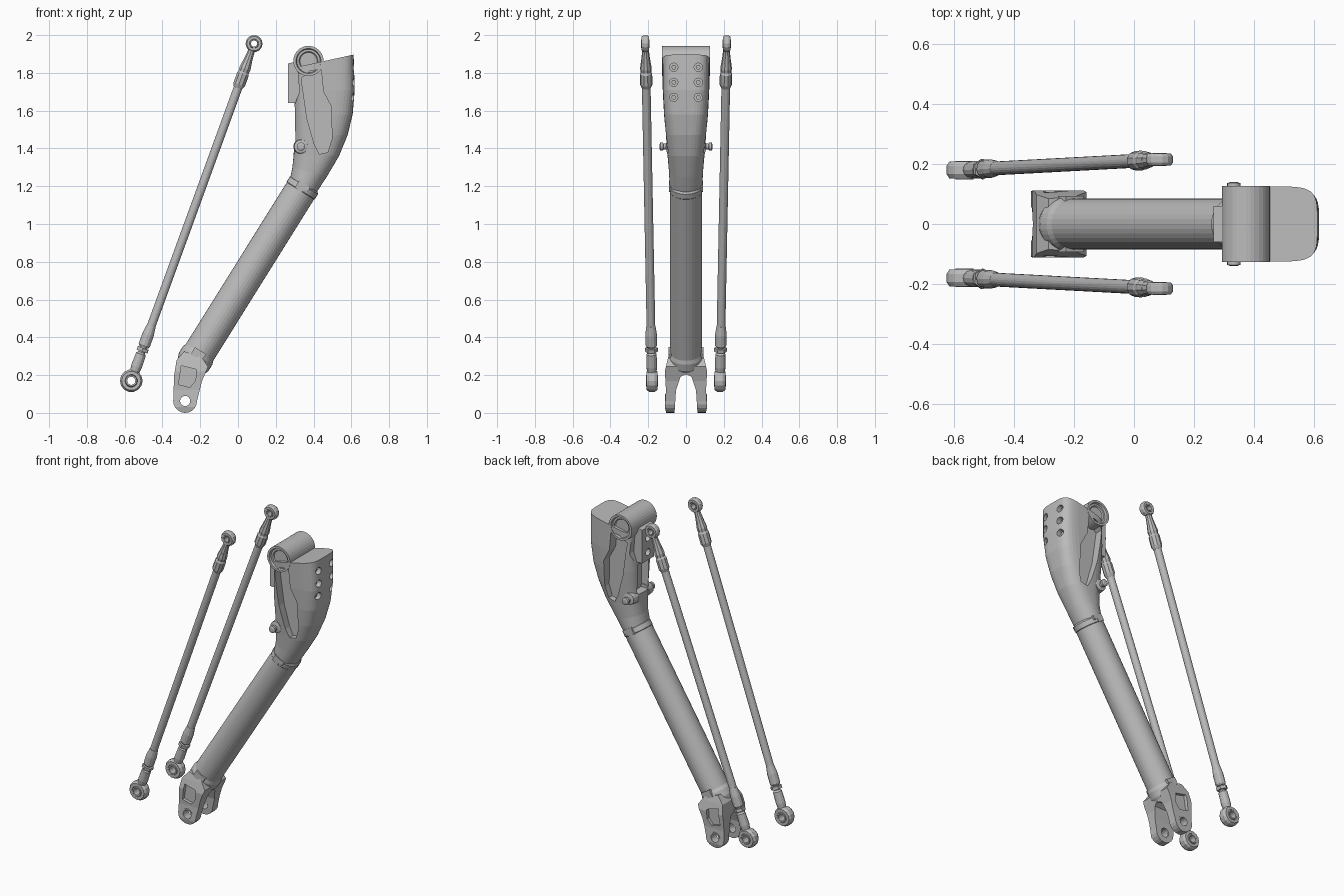
import bpy, bmesh, math
from mathutils import Vector, Matrix

if "Cube" in bpy.data.objects:
    bpy.data.objects.remove(bpy.data.objects["Cube"])

GREY = (0.5, 0.5, 0.5, 1)
metal = bpy.data.materials.new("grey metal")
metal.use_nodes = True
metal.diffuse_color = GREY
for node in metal.node_tree.nodes:
    if node.type == 'BSDF_PRINCIPLED':
        node.inputs["Base Color"].default_value = GREY


def finish(name, bm):
    bmesh.ops.remove_doubles(bm, verts=bm.verts, dist=1e-5)
    bmesh.ops.recalc_face_normals(bm, faces=bm.faces)
    mesh = bpy.data.meshes.new(name)
    bm.to_mesh(mesh)
    bm.free()
    mesh.materials.append(metal)
    obj = bpy.data.objects.new(name, mesh)
    bpy.context.scene.collection.objects.link(obj)
    return obj


def bridge(bm, a, b):
    for i in range(len(a)):
        j = (i + 1) % len(a)
        bm.faces.new((a[i], a[j], b[j], b[i]))


def lathe(name, profile, origin, axis, seg=24, ring=False):
    """Turn (radius, height) points about an axis; ring closes the profile."""
    bm = bmesh.new()
    rot = Vector(axis).to_track_quat('Z', 'Y').to_matrix().to_4x4()
    m = Matrix.Translation(origin) @ rot
    rows = []
    for r, h in profile:
        rows.append([bm.verts.new(m @ Vector((r * math.cos(t), r * math.sin(t), h)))
                     for t in (2 * math.pi * k / seg for k in range(seg))])
    for a, b in zip(rows, rows[1:]):
        bridge(bm, a, b)
    if ring:
        bridge(bm, rows[-1], rows[0])
    else:
        bm.faces.new(rows[0])
        bm.faces.new(rows[-1])
    return finish(name, bm)


def prism(name, pts, lo, hi, along='y'):
    """Extrude an outline of (x, z) points along y, or (y, z) points along x."""
    bm = bmesh.new()
    ends = []
    for d in (lo, hi):
        ends.append([bm.verts.new((p, d, z) if along == 'y' else (d, p, z)) for p, z in pts])
    bridge(bm, *ends)
    for e in ends:
        bm.faces.new(e)
    return finish(name, bm)


def boolean(obj, cutter, op='DIFFERENCE'):
    cutter.hide_render = True
    mod = obj.modifiers.new("cut", 'BOOLEAN')
    mod.object, mod.operation, mod.solver = cutter, op, 'EXACT'
    bpy.context.view_layer.update()
    dg = bpy.context.evaluated_depsgraph_get()
    mesh = bpy.data.meshes.new_from_object(obj.evaluated_get(dg))
    obj.modifiers.clear()
    obj.data = mesh
    bpy.data.objects.remove(cutter)


def drill(obj, origin, axis, r, length):
    boolean(obj, lathe("drill", [(r, 0), (r, length)], origin, axis, 16))


# Main tube
low, high = Vector((-0.235, 0, 0.27)), Vector((0.343, 0, 1.195))
leg = (high - low).normalized()
span = (high - low).length
lathe("main_tube", [(0.085, 0), (0.085, span)], low, leg, 32)
lathe("knee_collar", [(0.08, -0.03), (0.088, -0.02), (0.088, 0.01), (0.08, 0.02)], high, leg, 32)
lathe("ankle_collar", [(0.08, -0.03), (0.092, 0), (0.092, 0.04), (0.085, 0.06)], low, leg, 32)

# Locking keys across both joints of the tube
for s in (-1, 1):
    for name, c, y in (("knee_key", high, 0.083), ("ankle_key", low + leg * 0.05, 0.086)):
        u = Vector((leg.z, 0, -leg.x))
        corners = [c + u * a + leg * b for a, b in
                   ((-0.035, -0.025), (0.01, -0.025), (0.01, -0.005), (0.035, -0.005),
                    (0.035, 0.02), (-0.035, 0.02))]
        prism(name, [(p.x, p.z) for p in corners], s * 0.06, s * (y + 0.007))

# Lower fork: side outline met with a front outline that has an arched gap
PIN = Vector((-0.28, 0, 0.063))
arc = [(PIN.x + 0.063 * math.cos(t), PIN.z + 0.063 * math.sin(t))
       for t in (math.pi + math.pi * k / 10 for k in range(11))]
fork = prism("lower_fork", arc + [(-0.19, 0.17), (-0.158, 0.245), (-0.195, 0.3),
                                  (-0.285, 0.325), (-0.325, 0.28), (-0.338, 0.2)], -0.2, 0.2)
half = [(0.03, 0.19), (0.053, 0.12), (0.062, -0.02), (0.1, -0.02), (0.112, 0.03), (0.106, 0.12),
        (0.112, 0.22), (0.098, 0.28), (0.08, 0.34)]
front = [(0, 0.207)] + half + [(-y, z) for y, z in reversed(half)]
boolean(fork, prism("fork_outline", front, -0.5, 0, 'x'), 'INTERSECT')
drill(fork, PIN + Vector((0, -0.3, 0)), (0, 1, 0), 0.028, 0.6)
for s in (-1, 1):
    boolean(fork, prism("prong_pocket", [(-0.315, 0.15), (-0.3, 0.25), (-0.22, 0.23),
                                         (-0.225, 0.17), (-0.255, 0.135)], s * 0.088, s * 0.2))
    lathe("fork_bushing", [(0.027, -0.024), (0.036, -0.024), (0.036, 0.024), (0.027, 0.024)],
          PIN + Vector((0, s * 0.087, 0)), (0, 1, 0), 16, True)

# Upper shell: rounded sections (left point, right point, half width, squareness)
sections = [((0.272, 1.22), (0.408, 1.155), 0.086, 2), ((0.288, 1.30), (0.47, 1.25), 0.09, 2.2),
            ((0.295, 1.37), (0.535, 1.36), 0.098, 2.6), ((0.297, 1.47), (0.58, 1.47), 0.108, 3),
            ((0.297, 1.58), (0.607, 1.58), 0.117, 3.5), ((0.30, 1.70), (0.618, 1.71), 0.123, 4),
            ((0.31, 1.83), (0.612, 1.897), 0.125, 4.5)]
bm = bmesh.new()
rows = []
for a, b, w, n in sections:
    a, b = Vector((a[0], 0, a[1])), Vector((b[0], 0, b[1]))
    row = []
    for k in range(40):
        c, s = math.cos(math.pi * k / 20), math.sin(math.pi * k / 20)
        cu = math.copysign(abs(c) ** (2 / n), c)
        sv = math.copysign(abs(s) ** (2 / n), s)
        p = (a + b) / 2 + (b - a) / 2 * cu
        row.append(bm.verts.new((p.x, w * sv, p.z)))
    rows.append(row)
for a, b in zip(rows, rows[1:]):
    bridge(bm, a, b)
bm.faces.new(rows[0])
bm.faces.new(rows[-1])
shell = finish("upper_shell", bm)

# Side pockets and the open corner beside the struts
pocket = [(0.335, 1.77), (0.38, 1.81), (0.44, 1.82), (0.452, 1.7), (0.495, 1.62),
          (0.497, 1.45), (0.475, 1.38), (0.43, 1.37), (0.405, 1.42), (0.365, 1.56)]
corner = [(0.2, 1.635), (0.302, 1.635), (0.325, 1.70), (0.315, 1.82), (0.2, 1.82)]
for s in (-1, 1):
    boolean(shell, prism("pocket_cutter", pocket, s * 0.06, s * 0.3))
    boolean(shell, prism("corner_cutter", corner, s * 0.06, s * 0.3))
boolean(shell, prism("rear_recess", [(-0.055, 1.43), (0.055, 1.43), (0.055, 1.62), (-0.055, 1.62)],
                     0.2, 0.35, 'x'))

# Two columns of recessed bolts
for s in (-1, 1):
    for z in (1.67, 1.75, 1.83):
        drill(shell, (0.58, s * 0.065, z), (1, 0, 0), 0.022, 0.1)
        lathe("shell_bolt", [(0.013, 0), (0.013, 0.018)], (0.575, s * 0.065, z), (1, 0, 0), 6)

# Central web plate with holes
web = prism("web_plate", [(0.266, 1.64), (0.36, 1.64), (0.36, 1.84), (0.3, 1.857), (0.266, 1.85)],
            -0.06, 0.06)
for z in (1.69, 1.78):
    drill(web, (0.2, 0, z), (1, 0, 0), 0.022, 0.1)

# Pivot barrel with stepped, recessed ends
lathe("pivot_barrel", [(0, -0.105), (0.045, -0.105), (0.05, -0.112), (0.062, -0.112), (0.066, -0.126),
                       (0.08, -0.126), (0.08, 0.126), (0.066, 0.126), (0.062, 0.112),
                       (0.05, 0.112), (0.045, 0.105), (0, 0.105)],
      (0.373, 0, 1.863), (0, 1, 0), 32)

# Side pins
for s in (-1, 1):
    lathe("side_pin", [(0.04, 0), (0.036, 0.05), (0.016, 0.055), (0.016, 0.07), (0.022, 0.072),
                       (0.022, 0.086), (0.012, 0.09)], (0.333, s * 0.05, 1.41), (0, s, 0), 16)

# Push rods with an eye, neck, nut and sleeve at each end
for s in (-1, 1):
    a, b = Vector((-0.565, s * 0.18, 0.17)), Vector((0.085, s * 0.215, 1.955))
    d = (b - a).normalized()
    total = (b - a).length
    lathe("push_rod", [(0.023, 0.2), (0.023, total - 0.2)], a, d, 20)
    lathe("lower_rod_sleeve", [(0.024, 0.19), (0.031, 0.2), (0.031, 0.26), (0.024, 0.31)], a, d, 12)
    lathe("lower_rod_nut", [(0.034, 0.165), (0.034, 0.185)], a, d, 6)
    lathe("lower_rod_neck", [(0.024, 0.045), (0.029, 0.08), (0.027, 0.15), (0.018, 0.16),
                             (0.018, 0.2)], a, d, 12)
    lathe("upper_rod_sleeve", [(0.024, 0.25), (0.033, 0.23), (0.033, 0.17), (0.028, 0.16),
                               (0.031, 0.14), (0.026, 0.105)], b, -d, 10)
    lathe("upper_rod_neck", [(0.018, 0.028), (0.02, 0.06), (0.026, 0.11)], b, -d, 10)
    for name, c, r, t in (("lower_rod_eye", a, 0.06, 0.028), ("upper_rod_eye", b, 0.045, 0.02)):
        lathe(name, [(r * 0.55, -t), (r * 0.85, -t), (r, -t * 0.5), (r, t * 0.5),
                     (r * 0.85, t), (r * 0.55, t)], c, (0, 1, 0), 14, True)
        lathe(name + "_bearing", [(r * 0.36, -t * 1.1), (r * 0.5, -t * 1.1), (r * 0.6, 0),
                                  (r * 0.5, t * 1.1), (r * 0.36, t * 1.1)], c, (0, 1, 0), 14, True)
